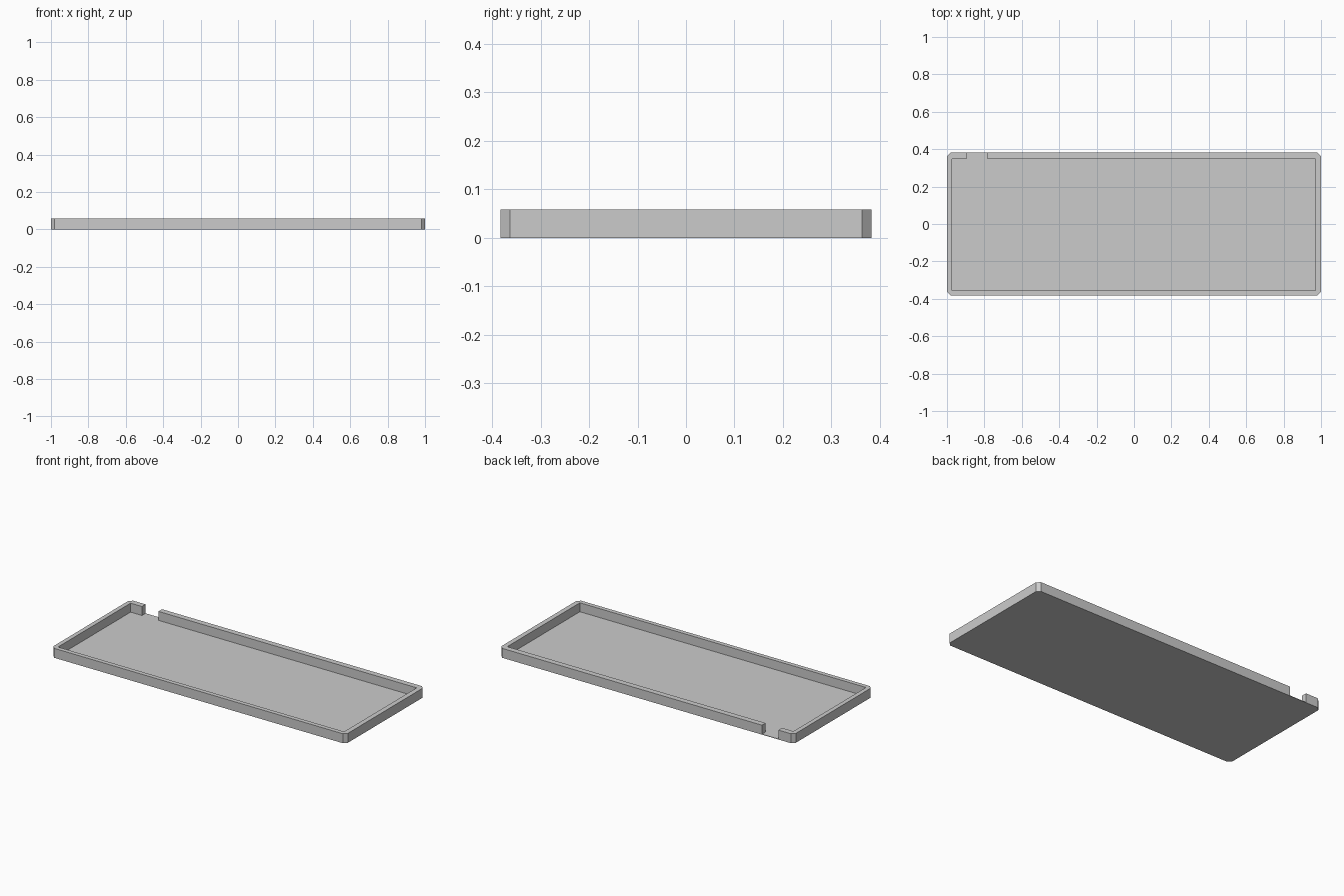
import bpy
import bmesh

cube = bpy.data.objects.get("Cube")
if cube:
    bpy.data.objects.remove(cube, do_unlink=True)

# Tray dimensions
X, Y, H = 1.0, 0.383, 0.058
FLOOR, CUT = 0.003, 0.02
LEFT, RIGHT, FRONT, BACK = -0.973, 0.97, -0.356, 0.348
GAP = (-0.896, -0.784)

grey = bpy.data.materials.new("plain grey")
grey.use_nodes = True
colour = (0.6, 0.6, 0.6, 1)
grey.diffuse_color = colour
grey.node_tree.nodes["Principled BSDF"].inputs["Base Color"].default_value = colour


def prism(name, outline, z0, z1):
    """Extrude a flat counter-clockwise outline from z0 up to z1."""
    mesh = bpy.data.meshes.new(name)
    bm = bmesh.new()
    base = bm.faces.new([bm.verts.new((x, y, z0)) for x, y in outline])
    top = bmesh.ops.extrude_face_region(bm, geom=[base], use_keep_orig=True)["geom"]
    verts = [v for v in top if isinstance(v, bmesh.types.BMVert)]
    bmesh.ops.translate(bm, verts=verts, vec=(0, 0, z1 - z0))
    bmesh.ops.recalc_face_normals(bm, faces=bm.faces)
    bm.to_mesh(mesh)
    bm.free()
    mesh.materials.append(grey)
    obj = bpy.data.objects.new(name, mesh)
    bpy.context.collection.objects.link(obj)
    return obj


def wall(name, x0, x1, y0, y1):
    return prism(name, [(x0, y0), (x1, y0), (x1, y1), (x0, y1)], FLOOR, H)


# Floor with clipped corners
prism("floor", [(-X + CUT, -Y), (X - CUT, -Y), (X, -Y + CUT), (X, Y - CUT),
                (X - CUT, Y), (-X + CUT, Y), (-X, Y - CUT), (-X, -Y + CUT)], 0, FLOOR)

# Rim walls, with a gap in the back one
wall("right_wall", -X, LEFT, -Y + CUT, Y - CUT)
wall("left_wall", RIGHT, X, -Y + CUT, Y - CUT)
wall("front_wall", -X + CUT, X - CUT, -Y, FRONT)
wall("back_wall_short", -X + CUT, GAP[0], BACK, Y)
wall("back_wall_long", GAP[1], X - CUT, BACK, Y)

# Clipped corner posts joining the walls
for sx, side in ((-1, "right"), (1, "left")):
    for sy, end in ((-1, "front"), (1, "back")):
        post = [(sx * (X - CUT), sy * (Y - CUT)),
                (sx * X, sy * (Y - CUT)),
                (sx * (X - CUT), sy * Y)]
        prism(f"{end}_{side}_corner", post, FLOOR, H)
